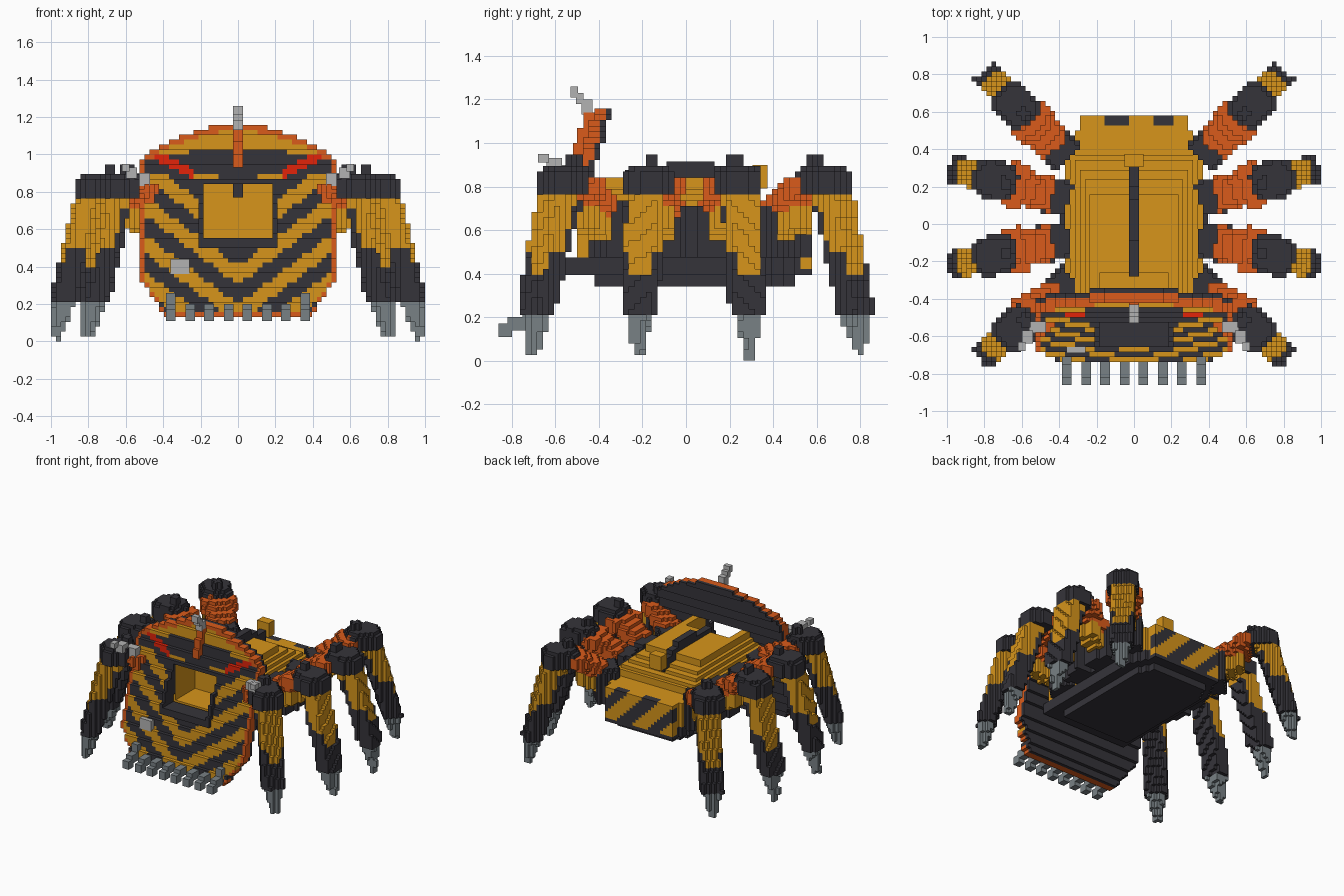
import bpy, bmesh, math
from mathutils import Matrix

cube = bpy.data.objects.get("Cube")
if cube:
    bpy.data.objects.remove(cube, do_unlink=True)

V = 2 / 76  # block size
COLOURS = {
    "yellow": (0.68, 0.30, 0.011),
    "charcoal": (0.036, 0.034, 0.042),
    "orange": (0.70, 0.105, 0.011),
    "red": (0.76, 0.017, 0.003),
    "steel": (0.19, 0.22, 0.235),
    "light_grey": (0.45, 0.45, 0.45),
}
YELLOW, DARK, ORANGE, RED, STEEL, LIGHT = range(6)
MATERIALS = []
for label, rgb in COLOURS.items():
    m = bpy.data.materials.new(label)
    m.use_nodes = True
    m.diffuse_color = (*rgb, 1)
    m.node_tree.nodes["Principled BSDF"].inputs["Base Color"].default_value = (*rgb, 1)
    MATERIALS.append(m)


def finish(name, bm):
    mesh = bpy.data.meshes.new(name)
    bm.to_mesh(mesh)
    bm.free()
    for m in MATERIALS:
        mesh.materials.append(m)
    obj = bpy.data.objects.new(name, mesh)
    bpy.context.collection.objects.link(obj)
    return obj


def blocks(name, low, high, rule):
    """Fill a block grid where rule gives a colour, keeping only the outer skin."""
    spans = [range(math.floor(a / V), math.ceil(b / V)) for a, b in zip(low, high)]
    filled = {}
    for i in spans[0]:
        for j in spans[1]:
            for k in spans[2]:
                c = rule((i + .5) * V, (j + .5) * V, (k + .5) * V)
                if c is not None:
                    filled[i, j, k] = c
    bm = bmesh.new()
    verts = {}

    def vert(p):
        if p not in verts:
            verts[p] = bm.verts.new([n * V for n in p])
        return verts[p]

    for cell, colour in filled.items():
        for axis in range(3):
            u, w = (axis + 1) % 3, (axis + 2) % 3
            for side in (0, 1):
                near = list(cell)
                near[axis] += 2 * side - 1
                if tuple(near) in filled:
                    continue
                ring = []
                for du, dw in ((0, 0), (1, 0), (1, 1), (0, 1)):
                    p = list(cell)
                    p[axis] += side
                    p[u] += du
                    p[w] += dw
                    ring.append(vert(tuple(p)))
                face = bm.faces.new(ring if side else ring[::-1])
                face.material_index = colour
    return finish(name, bm)


def boxes(name, colour, *bounds):
    """Join boxes given as x, y, z ranges into one part."""
    bm = bmesh.new()
    for x0, x1, y0, y1, z0, z1 in bounds:
        place = Matrix.Translation(((x0 + x1) / 2, (y0 + y1) / 2, (z0 + z1) / 2))
        size = Matrix.Diagonal((abs(x1 - x0), y1 - y0, z1 - z0, 1))
        bmesh.ops.create_cube(bm, size=1, matrix=place @ size)
    for f in bm.faces:
        f.material_index = colour
    return finish(name, bm)


# Hull: dark stepped belly, striped rear wall, terraced yellow roof
TERRACES = [(.36, .56, .66), (.35, .38, .70), (.325, .35, .74),
            (.30, .30, .775), (.275, .24, .80), (.25, .16, .85)]


def hull(x, y, z):
    ax = abs(x)
    taper = max(0, y - .38) * .45
    rear_stripe = DARK if (x + z - .49) % .25 < .12 else YELLOW
    if z < .47:
        inset = .08 if z < .39 else 0
        if ax < .36 - inset - taper and -.55 + inset * 1.5 < y < .58 - inset:
            return rear_stripe if y > .52 and z > .42 else DARK
        return None
    if y < -.5 or (ax < .18 and y < -.27 and z > .54):
        return None
    if z < .66 and y < .58 and ax < .36 - taper:
        return rear_stripe if y > .53 else YELLOW
    for half, rear, top in TERRACES:
        if z < top and ax < half - taper and y < rear:
            return YELLOW
    return None


blocks("hull", (-.4, -.6, .345), (.4, .6, .9), hull)
boxes("roof_spine", DARK, (-.026, .026, -.28, .2, .77, .875),
      (-.026, .026, .2, .305, .75, .84), (-.026, .026, -.09, .13, .875, .915))
boxes("roof_vent", YELLOW, (-.05, .05, .305, .375, .79, .9))


# Front shield: leaning plate with arched top, orange rim and V stripes
def shield(x, y, z):
    ax = abs(x)
    top = 1.16 - .67 * ax * ax
    bottom = .125 + max(0, ax - .385) * 1.5
    if ax > .53 or not bottom < z < top:
        return None
    depth = y + .75 - (z - .13) * .32
    opening = ax < .18 and .54 < z < .85
    frame = ax < .215 and .51 < z < .88
    if opening or not (-.04 if frame and z < .75 else 0) <= depth < .086:
        return None
    if depth > .06:
        return DARK
    if ax > .505 or z > top - .035 or z < bottom + .035:
        return ORANGE
    if frame:
        return DARK
    if .225 < ax < .435 and abs(z - .945 - (ax - .335) * .5) < .028:
        return RED
    if z > 1.03 - .25 * ax * ax:
        return YELLOW
    if z > .89:
        return DARK
    return DARK if (z - .75 * ax) % .2 < .1 else YELLOW


blocks("front_shield", (-.55, -.85, .1), (.55, -.3, 1.2), shield)
boxes("sill_plates", YELLOW, *[(s * .15 - .02, s * .15 + .02, -.65, -.57, .524, .533)
                               for s in (-1, 1)])

# Teeth along the bottom of the shield
teeth = []
for x in (.05, .155, .255, .36):
    for s in (-1, 1):
        a, b = s * x - .026, s * x + .026
        teeth += [(a, b, -.82, -.72, .14, .2), (a, b, -.86, -.80, .11, .17)]
        if x > .3:
            teeth.append((a, b, -.75, -.69, .18, .26))
boxes("shield_teeth", STEEL, *teeth)

# Crest, antenna and lamps
boxes("crest", ORANGE, (-.026, .026, -.52, -.46, .93, 1.0),
      (-.026, .026, -.50, -.44, 1.0, 1.07), (-.026, .026, -.47, -.41, 1.07, 1.14))
boxes("antenna", LIGHT, (-.026, .026, -.48, -.43, 1.13, 1.2),
      (-.026, .026, -.505, -.47, 1.18, 1.23), (-.026, .026, -.53, -.495, 1.21, 1.26))
boxes("front_lamp", LIGHT, (-.36, -.26, -.69, -.62, .36, .44))
for side, word in ((1, "left"), (-1, "right")):
    boxes(word + "_side_lamp", LIGHT,
          (side * .47, side * .56, -.58, -.52, .83, .9),
          (side * .54, side * .6, -.64, -.57, .87, .93),
          (side * .58, side * .62, -.68, -.63, .91, .95))


# Legs: r runs outward from the hip, s runs across the leg
def leg_rule(hip_x, hip_y, degrees, ground):
    c, n = math.cos(math.radians(degrees)), math.sin(math.radians(degrees))

    def rule(x, y, z):
        dx, dy = abs(x) - hip_x, y - hip_y
        r, s = dx * c + dy * n, abs(dy * c - dx * n)
        # orange joint pin between thigh and knee
        if math.hypot(r - .25, z - .8) < .055 and s < .125:
            return ORANGE
        # rounded knee cap with a small spike
        round_knee = (abs(r - .37) / .12) ** 3 + (s / .108) ** 3
        if .77 < z < .89 and round_knee < (1 if z < .86 else .6):
            return DARK
        if .285 < r < .34 and s < .03 and .85 < z < .96:
            return DARK
        # claw foot
        if z < .2:
            centre = .605 - z * .2
            claw = z > ground and s < .016 + z * .19 and abs(r - centre) < .018 + z * .14
            return STEEL if claw else None
        # shin and lower leg
        if z < .78:
            centre = .575 - (z - .2) * .28
            if abs(r - centre) < .057 + (z - .2) * .03 and s < .075:
                edge = .4 + (.09 if s > .05 else 0)
                inner = r < centre - .035 and z < .7
                return DARK if z < edge or inner else YELLOW
        # hip socket
        if -.04 < r < .11 and s < .1 and .47 < z < .75 - max(0, s - .06):
            return DARK
        # rising upper leg, orange above and yellow below
        middle = .69 + (r - .05) * .5
        if .05 < r < .29 and s < .095:
            if abs(z - middle) < .065 - max(0, s - .06):
                return ORANGE
            if r < .24 and s < .07 and middle - .17 < z < middle:
                return YELLOW
        return None
    return rule


LEGS = [("front", .35, -.32, -40, .03), ("mid_front", .385, -.085, -13, .03),
        ("mid_rear", .385, .14, 15, 0), ("rear", .375, .37, 46, .03)]
for label, hx, hy, angle, ground in LEGS:
    for word, lo, hi in (("left", .3, 1.05), ("right", -1.05, -.3)):
        blocks(f"{word}_{label}_leg", (lo, -.9, 0), (hi, .95, 1),
               leg_rule(hx, hy, angle, ground))
